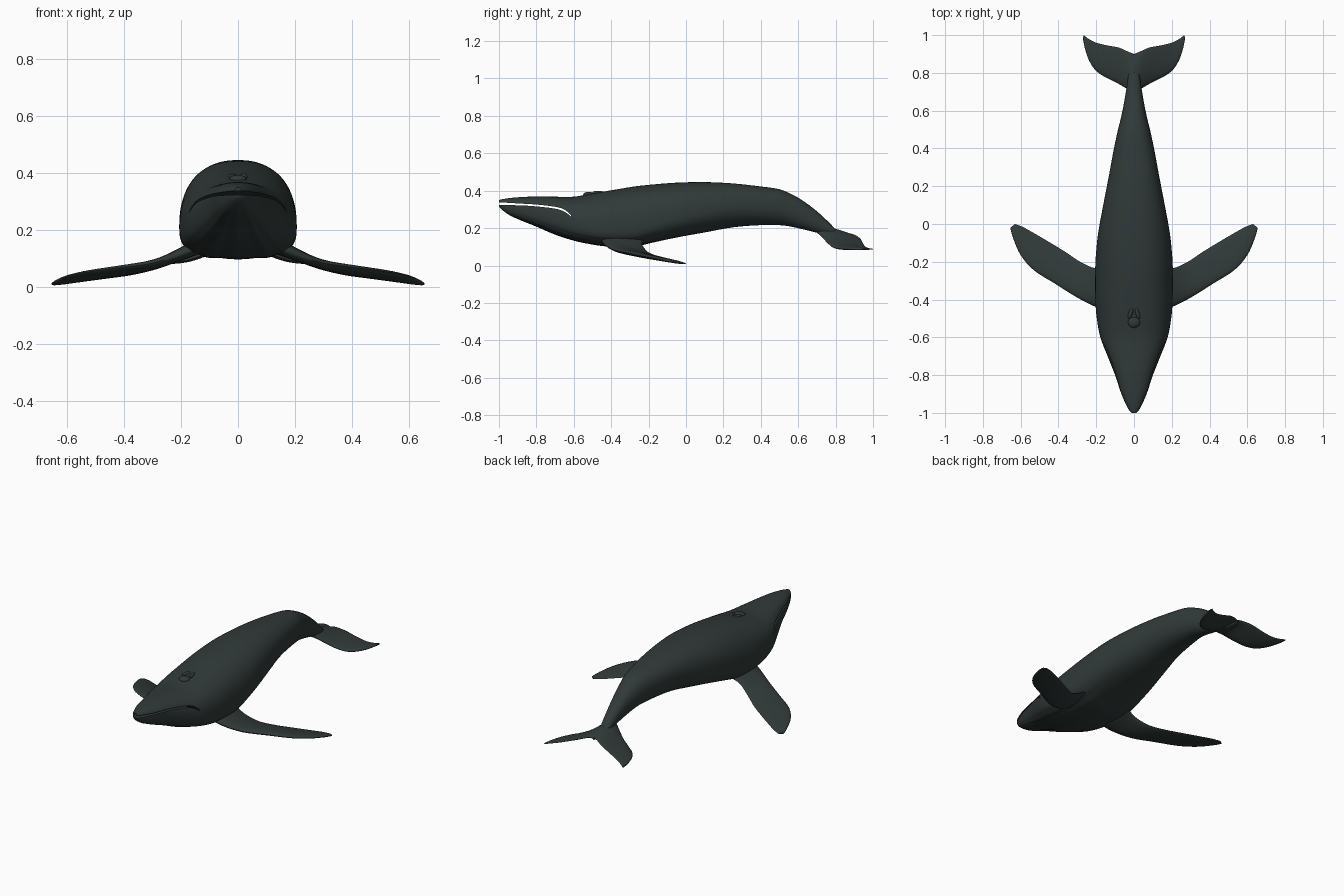
import bpy, bmesh, math
from mathutils import Vector

if "Cube" in bpy.data.objects:
    bpy.data.objects.remove(bpy.data.objects["Cube"])


def make_material(name, colour):
    mat = bpy.data.materials.new(name)
    mat.use_nodes = True
    mat.diffuse_color = colour
    mat.node_tree.nodes["Principled BSDF"].inputs["Base Color"].default_value = colour
    return mat


skin = make_material("dark slate skin", (0.03, 0.042, 0.04, 1))


def clamp(value):
    return max(0.0, min(1.0, value))


def spline(rows, steps):
    """Smooth curve through rows of numbers, one tuple per sample."""
    pts = [Vector(r) for r in rows]
    out = []
    for i in range(len(pts) - 1):
        a, b = pts[i], pts[i + 1]
        before = pts[i - 1] if i else a
        after = pts[i + 2] if i + 2 < len(pts) else b
        ta, tb = (b - before) / 2, (after - a) / 2
        for s in range(steps):
            t = s / steps
            u = 1 - t
            out.append(a * (1 + 2 * t) * u * u + ta * t * u * u
                       + b * t * t * (3 - 2 * t) - tb * t * t * u)
    out.append(pts[-1])
    return out


def finish(bm, name):
    bmesh.ops.recalc_face_normals(bm, faces=bm.faces)
    mesh = bpy.data.meshes.new(name)
    bm.to_mesh(mesh)
    bm.free()
    obj = bpy.data.objects.new(name, mesh)
    bpy.context.collection.objects.link(obj)
    mesh.materials.append(skin)
    return obj


def loft(name, rings):
    """Skin closed rings of equal length and cap both ends."""
    bm = bmesh.new()
    loops = [[bm.verts.new(p) for p in ring] for ring in rings]
    for a, b in zip(loops, loops[1:]):
        for i in range(len(a)):
            j = (i + 1) % len(a)
            bm.faces.new((a[i], a[j], b[j], b[i]))
    bm.faces.new(loops[0])
    bm.faces.new(loops[-1])
    return finish(bm, name)


def activate(obj):
    bpy.ops.object.select_all(action='DESELECT')
    obj.select_set(True)
    bpy.context.view_layer.objects.active = obj


def smooth(obj, degrees=45):
    activate(obj)
    bpy.ops.object.shade_smooth_by_angle(angle=math.radians(degrees))


# Body: y, half width, top, bottom
body_rows = [
    (-1.0, .012, .35, .315), (-.98, .03, .355, .295), (-.94, .05, .361, .267),
    (-.88, .074, .366, .24), (-.8, .1, .369, .208), (-.7, .14, .368, .165),
    (-.6, .178, .368, .133), (-.5, .197, .385, .112), (-.4, .205, .402, .1),
    (-.28, .206, .422, .1), (-.18, .203, .433, .122), (-.05, .19, .443, .15),
    (.1, .163, .446, .177), (.25, .134, .439, .204), (.38, .11, .425, .215),
    (.49, .087, .41, .216), (.55, .072, .388, .21), (.62, .057, .35, .195),
    (.7, .043, .29, .175), (.76, .034, .235, .155), (.81, .027, .187, .14),
    (.86, .018, .17, .14), (.9, .006, .16, .148)]


def body_ring(row, count=96):
    y, w, top, bottom = row
    share = .36 + .25 * clamp((-.5 - y) / .4) + .14 * clamp((y + .2) / .5)
    mid = bottom + share * (top - bottom)
    low_power = 2.9 - .8 * clamp((y + .3) / .5)
    pleat = .004 * clamp((y + .98) / .2) * clamp((-y - .1) / .2)
    ring = []
    for i in range(count):
        a = math.tau * i / count
        c, s = math.cos(a), math.sin(a)
        power = 2 / (2.3 if s > 0 else low_power)
        x = w * math.copysign(abs(c) ** power, c)
        z = abs(s) ** power
        if s > 0:
            z = mid + (top - mid) * z
        else:
            # Throat pleats run along the underside
            z = mid - (mid - bottom) * z
            z += pleat * abs(s) * (.5 - .5 * math.cos(math.tau * i / 6))
        ring.append((x, y, z))
    return ring


body = loft("body", [body_ring(r) for r in spline(body_rows, 4)])

# Mouth: a thin curved slot cut right through the head; y, upper lip, lower lip
mouth_rows = [(-1.06, .342, .324), (-.9, .332, .322), (-.8, .326, .316),
              (-.7, .314, .304), (-.65, .299, .288), (-.615, .268, .262)]
lips = spline(mouth_rows, 4)
outline = [(p[0], p[1]) for p in lips] + [(p[0], p[2]) for p in reversed(lips)]
mouth_cutter = loft("mouth_cutter", [[(x, y, z) for y, z in outline] for x in (-.4, .4)])
mouth_cutter.hide_render = True
cut = body.modifiers.new("mouth", 'BOOLEAN')
cut.operation = 'DIFFERENCE'
cut.solver = 'EXACT'
cut.object = mouth_cutter
activate(body)
bpy.ops.object.modifier_apply(modifier=cut.name)
bpy.data.objects.remove(mouth_cutter)
smooth(body)


def blade(name, rows, side):
    """Thin fin lofted between leading and trailing edge points, with thickness."""
    rings = []
    for row in spline(rows, 4):
        lead, trail, thick = Vector(row[0:3]), Vector(row[3:6]), row[6]
        ring = []
        for i in range(20):
            a = math.tau * i / 20
            p = lead.lerp(trail, .5 - .5 * math.cos(a))
            # Thickest just behind the leading edge
            p.z += thick / 2 * math.sin(a) * (1 + .35 * math.cos(a))
            ring.append((p.x * side, p.y, p.z))
        rings.append(ring)
    smooth(loft(name, rings), 60)


# Leading x, y, z, trailing x, y, z, thickness
flipper_rows = [
    (.13, -.46, .15, .13, -.22, .15, .06),
    (.2, -.44, .118, .2, -.235, .115, .045),
    (.3, -.39, .085, .28, -.203, .072, .032),
    (.42, -.315, .068, .36, -.15, .048, .028),
    (.53, -.245, .053, .45, -.095, .034, .024),
    (.6, -.165, .038, .53, -.048, .023, .02),
    (.64, -.075, .022, .59, -.015, .015, .016),
    (.655, -.02, .012, .63, .0, .01, .008)]
fluke_rows = [
    (.0, .69, .19, .0, .9, .155, .05),
    (.04, .717, .165, .03, .912, .158, .036),
    (.1, .752, .125, .08, .934, .142, .026),
    (.16, .782, .1, .14, .945, .12, .022),
    (.205, .815, .091, .2, .96, .1, .018),
    (.24, .87, .088, .24, .98, .092, .014),
    (.26, .93, .088, .26, .995, .089, .01),
    (.27, .98, .088, .268, 1.0, .088, .006)]
for label, side in (("left", 1), ("right", -1)):
    blade(label + "_flipper", flipper_rows, side)
    blade(label + "_fluke", fluke_rows, side)


def mound(name, centre, size, turn=0):
    bpy.ops.mesh.primitive_uv_sphere_add(segments=24, ring_count=12, location=centre)
    obj = bpy.context.object
    obj.name = name
    obj.scale = size
    obj.rotation_euler.z = turn
    obj.data.materials.append(skin)
    smooth(obj, 60)


# Blowhole: a low guard in front with two raised nostril lips behind it
mound("blowhole_guard", (0, -.52, .378), (.032, .03, .016))
for label, side in (("left", 1), ("right", -1)):
    mound(label + "_nostril_lip", (.018 * side, -.47, .388), (.011, .035, .011), .3 * side)
